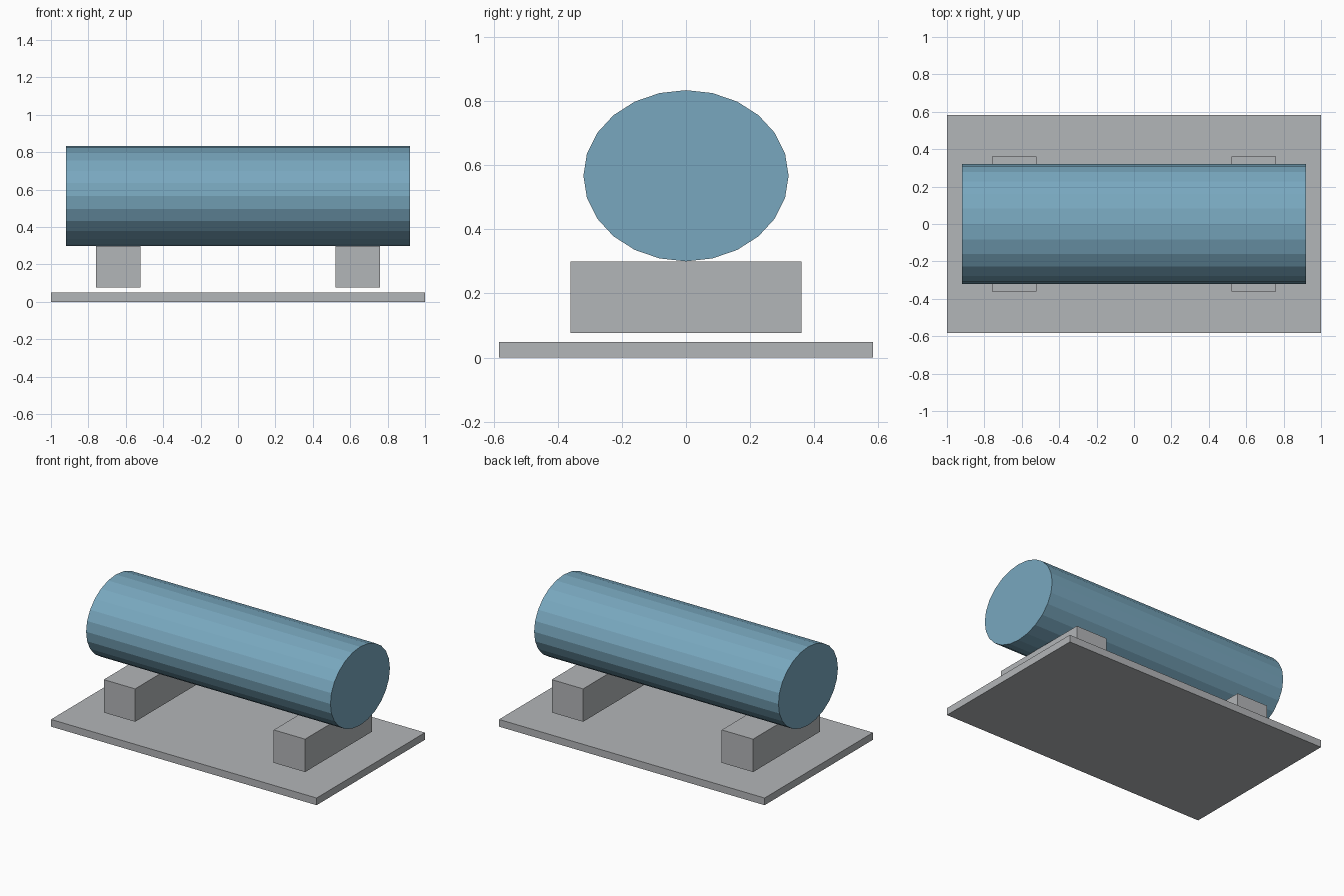
import bpy
import math

if "Cube" in bpy.data.objects:
    bpy.data.objects.remove(bpy.data.objects["Cube"])


def material(name, color):
    m = bpy.data.materials.new(name)
    m.diffuse_color = (*color, 1)
    m.use_nodes = True
    m.node_tree.nodes["Principled BSDF"].inputs["Base Color"].default_value = m.diffuse_color
    return m


grey = material("light_grey", (0.45, 0.465, 0.48))
blue = material("steel_blue", (0.19, 0.39, 0.52))


def box(name, x, y, z0, z1, center_x=0):
    """Box with half extents x and y, spanning z0 to z1."""
    bpy.ops.mesh.primitive_cube_add(size=2, location=(center_x, 0, (z0 + z1) / 2))
    ob = bpy.context.object
    ob.name = name
    ob.scale = (x, y, (z1 - z0) / 2)
    ob.data.materials.append(grey)
    bpy.ops.object.transform_apply(location=False, rotation=False, scale=True)


# Base plate
box("base_plate", 1.0, 0.583, 0, 0.049)

# Two support blocks, floating just above the plate
for side, name in ((-1, "left_support"), (1, "right_support")):
    box(name, 0.118, 0.361, 0.076, 0.30, side * 0.64)

# Horizontal tank: 24-sided cylinder with a flattened oval section
bpy.ops.mesh.primitive_cylinder_add(
    vertices=24, radius=1, depth=2, location=(0, 0, 0.567),
    rotation=(0, math.pi / 2, 0))
tank = bpy.context.object
tank.name = "tank"
tank.scale = (0.267, 0.32, 0.92)
tank.data.materials.append(blue)
bpy.ops.object.transform_apply(location=False, rotation=True, scale=True)
